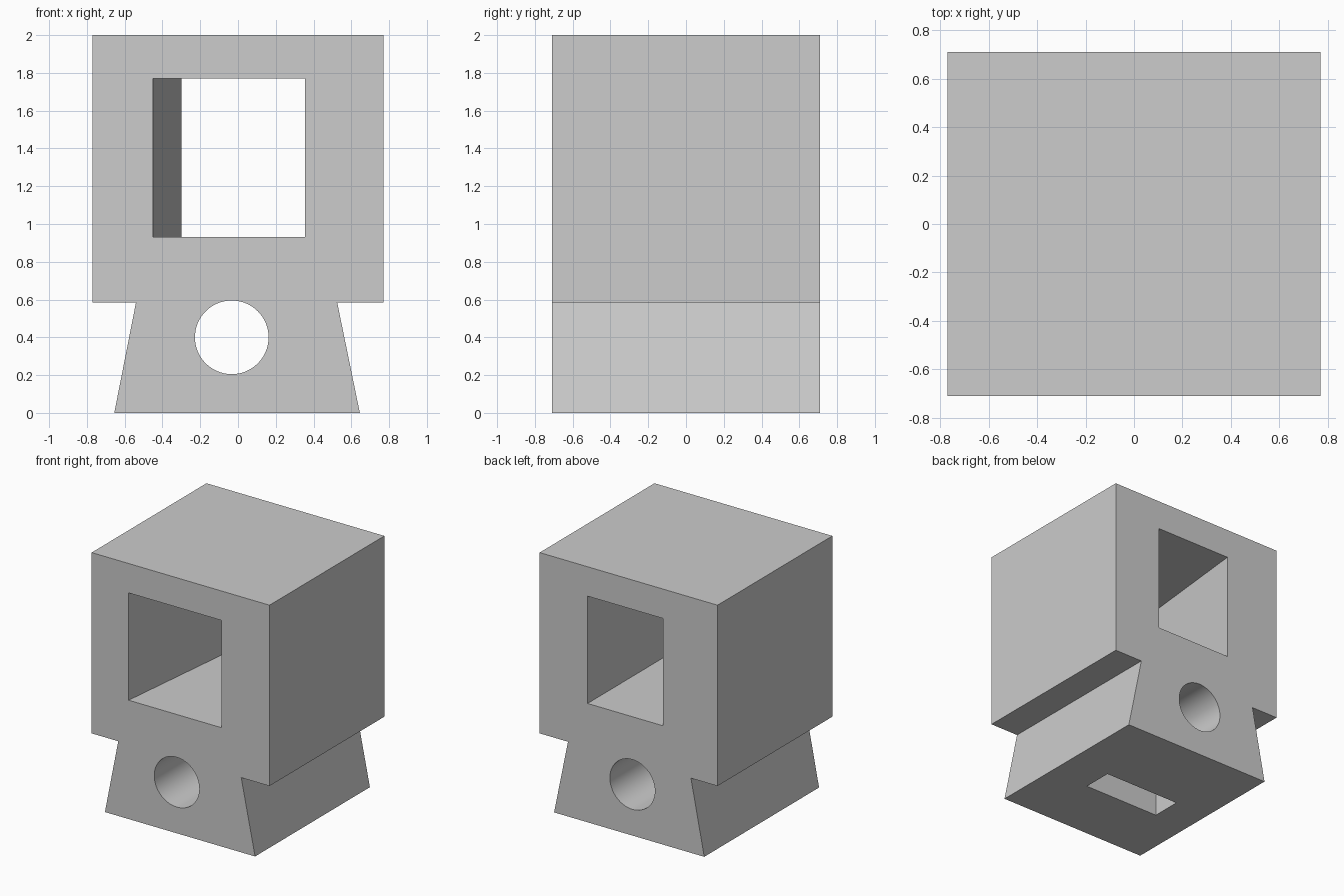
import bpy
import bmesh
from mathutils import Matrix

if "Cube" in bpy.data.objects:
    bpy.data.objects.remove(bpy.data.objects["Cube"], do_unlink=True)

HALF_DEPTH = 0.71

grey = bpy.data.materials.new("light grey")
grey.use_nodes = True
grey.diffuse_color = (0.604, 0.604, 0.604, 1)
grey.node_tree.nodes["Principled BSDF"].inputs["Base Color"].default_value = grey.diffuse_color


def make_object(name, bm):
    bmesh.ops.recalc_face_normals(bm, faces=bm.faces)
    mesh = bpy.data.meshes.new(name)
    bm.to_mesh(mesh)
    bm.free()
    mesh.materials.append(grey)
    obj = bpy.data.objects.new(name, mesh)
    bpy.context.collection.objects.link(obj)
    return obj


def loft(name, front, back, y0, y1):
    """Solid between two (x, z) outlines with equal point counts."""
    bm = bmesh.new()
    a = [bm.verts.new((x, y0, z)) for x, z in front]
    b = [bm.verts.new((x, y1, z)) for x, z in back]
    bm.faces.new(a)
    bm.faces.new(b[::-1])
    for i in range(len(a)):
        j = (i + 1) % len(a)
        bm.faces.new((a[i], b[i], b[j], a[j]))
    return make_object(name, bm)


def rect(x0, x1, z0, z1):
    return [(x0, z0), (x1, z0), (x1, z1), (x0, z1)]


# Block with a dovetail foot
outline = [(-0.655, 0), (0.645, 0), (0.525, 0.585), (0.77, 0.585),
           (0.77, 2), (-0.77, 2), (-0.77, 0.585), (-0.54, 0.585)]
body = loft("dovetail_block", outline, outline, -HALF_DEPTH, HALF_DEPTH)

# Window with one slanted wall, extended past both faces
slope = (0.45 - 0.30) / (2 * HALF_DEPTH)
over = 0.1
window = loft("window_cutter",
              rect(-0.45 - slope * over, 0.355, 0.93, 1.77),
              rect(-0.30 + slope * over, 0.355, 0.93, 1.77),
              -HALF_DEPTH - over, HALF_DEPTH + over)

# Round bore through the foot
bm = bmesh.new()
bmesh.ops.create_cone(bm, cap_ends=True, segments=64, radius1=0.195, radius2=0.195, depth=2,
                      matrix=Matrix.Translation((-0.033, 0, 0.4)) @ Matrix.Rotation(1.5707963, 4, 'X'))
bore = make_object("bore_cutter", bm)

# Slot in the underside, reaching the bore
slot_outline = rect(-0.36, 0.30, -0.1, 0.4)
slot = loft("slot_cutter", slot_outline, slot_outline, -0.18, 0.055)

for cutter in (window, bore, slot):
    cut = body.modifiers.new(cutter.name, 'BOOLEAN')
    cut.operation = 'DIFFERENCE'
    cut.solver = 'EXACT'
    cut.object = cutter

# Apply the cuts and remove the cutters
bpy.context.view_layer.objects.active = body
body.select_set(True)
for name in [m.name for m in body.modifiers]:
    bpy.ops.object.modifier_apply(modifier=name)
for cutter in (window, bore, slot):
    bpy.data.objects.remove(cutter, do_unlink=True)
bpy.ops.object.shade_smooth_by_angle(angle=0.5)
